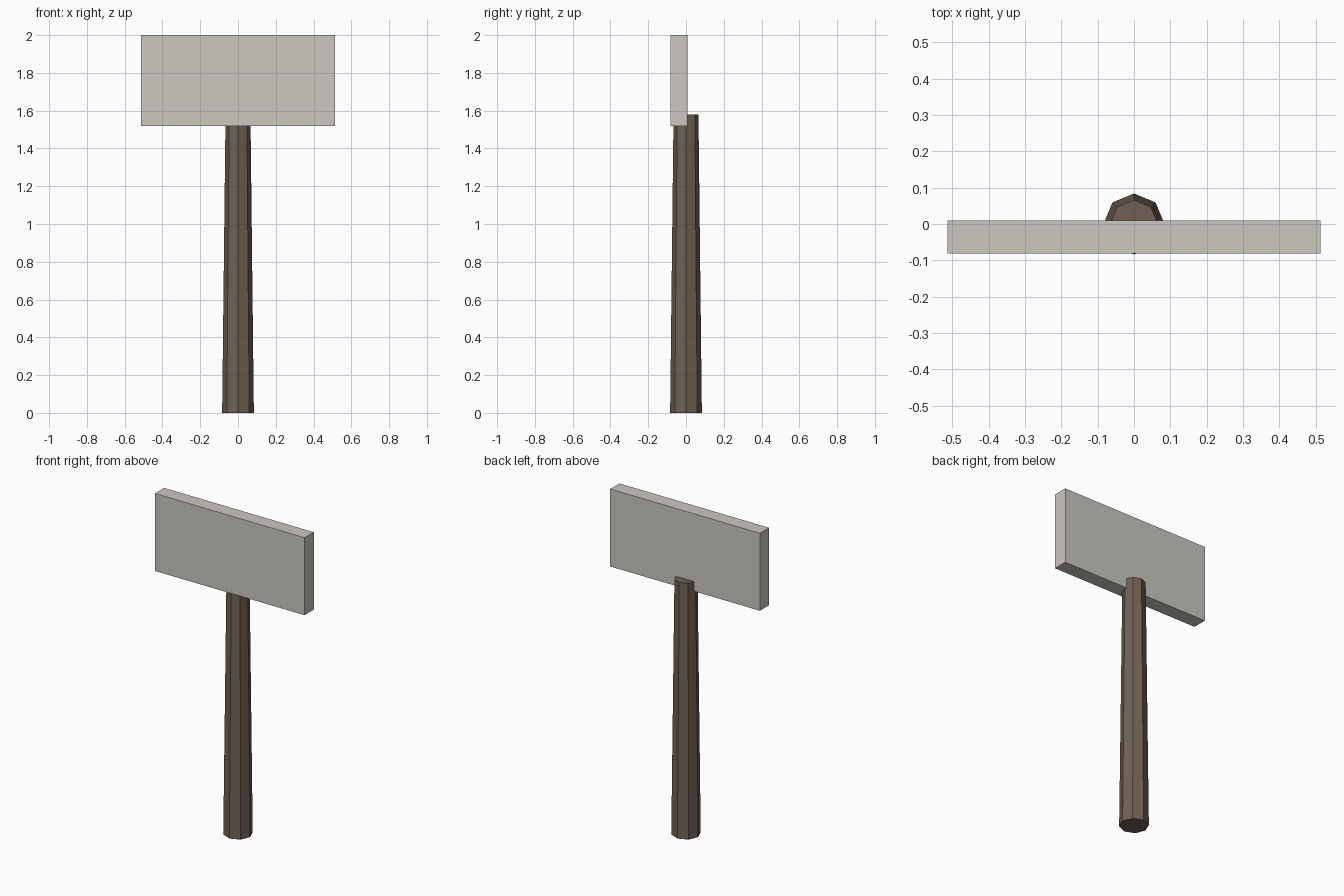
import bpy

if "Cube" in bpy.data.objects:
    bpy.data.objects.remove(bpy.data.objects["Cube"])

def colour(obj, name, rgb):
    mat = bpy.data.materials.new(name)
    mat.diffuse_color = (*rgb, 1)
    mat.use_nodes = True
    mat.node_tree.nodes["Principled BSDF"].inputs["Base Color"].default_value = mat.diffuse_color
    obj.data.materials.append(mat)

# Tapered eight-sided wooden post
bpy.ops.mesh.primitive_cone_add(vertices=8, radius1=0.084, radius2=0.066,
                                depth=1.58, location=(0, 0, 0.79))
post = bpy.context.object
post.name = "post"
colour(post, "brown_wood", (0.16, 0.12, 0.09))

# Flat board fixed to the front of the post
bpy.ops.mesh.primitive_cube_add(size=1, location=(0, -0.036, 1.76))
board = bpy.context.object
board.name = "sign_board"
board.scale = (1.026, 0.09, 0.48)
bpy.ops.object.transform_apply(location=False, rotation=False, scale=True)
colour(board, "pale_grey", (0.60, 0.58, 0.53))
